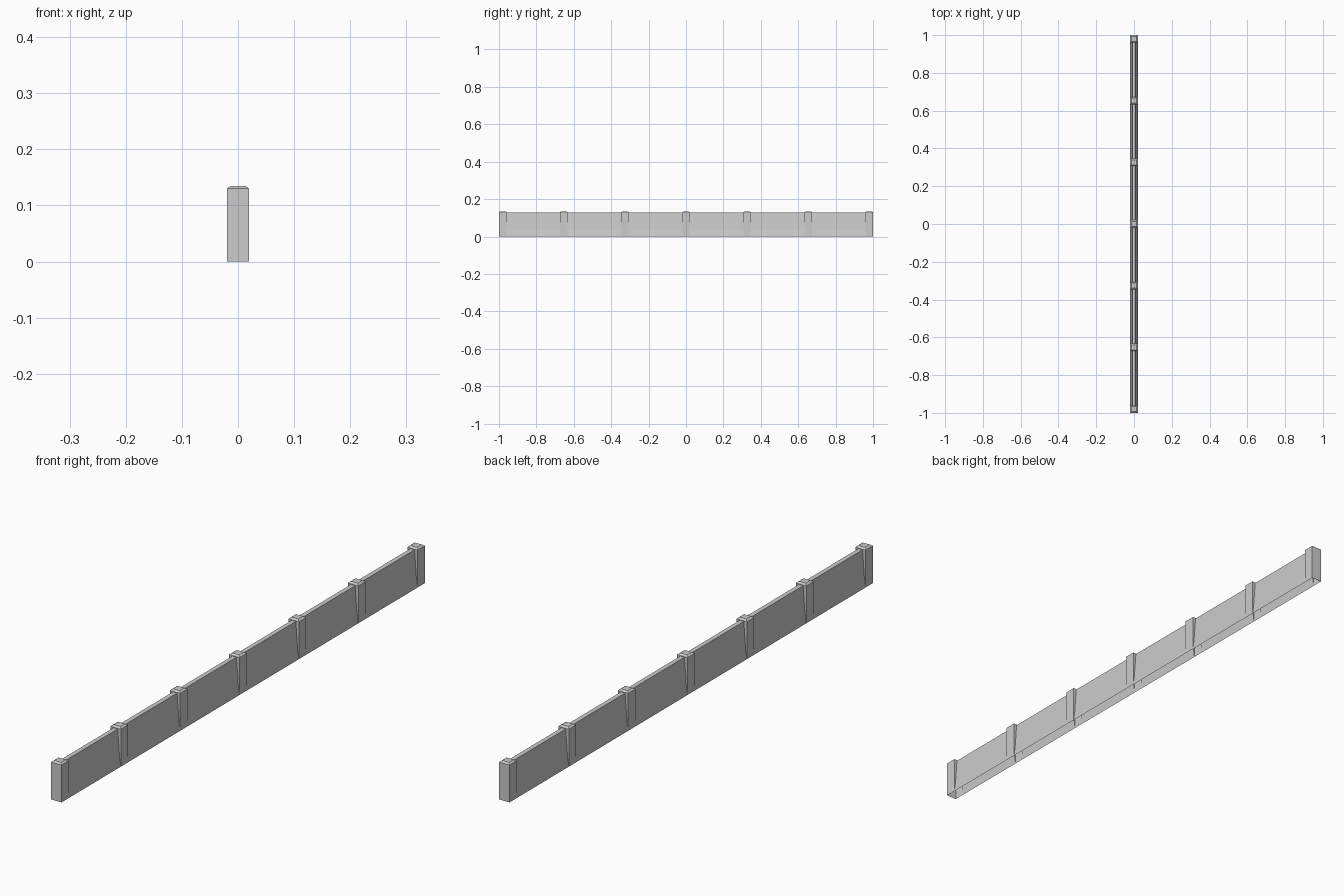
import bpy, bmesh

if "Cube" in bpy.data.objects:
    bpy.data.objects.remove(bpy.data.objects["Cube"])

HALF = 0.02            # half width and half depth of a post
POST_Z, CAP_Z = 0.13, 0.135
INNER = 0.013          # half size of the flat on top of a post
PROFILE = [(0.02, 0), (0.015, 0.035), (0.008, 0.128), (0, 0.128)]  # half wall (x, z)
CENTRES = [0.98 * i / 3 for i in range(-3, 4)]


def make(name, faces):
    """Build one half (x >= 0) of an open-bottomed shell and mirror it."""
    bm = bmesh.new()
    for pts in faces:
        bm.faces.new([bm.verts.new(p) for p in pts])
    bmesh.ops.remove_doubles(bm, verts=bm.verts, dist=1e-5)
    bmesh.ops.recalc_face_normals(bm, faces=bm.faces)
    # face outward: the outermost face must point to +x
    side = max(bm.faces, key=lambda f: f.calc_center_median().x)
    if side.normal.x < 0:
        bmesh.ops.reverse_faces(bm, faces=bm.faces)
    mesh = bpy.data.meshes.new(name)
    bm.to_mesh(mesh)
    bm.free()
    obj = bpy.data.objects.new(name, mesh)
    bpy.context.collection.objects.link(obj)
    mirror = obj.modifiers.new("mirror", 'MIRROR')
    mirror.merge_threshold = 1e-5
    return obj


# Posts: outer side, bevelled cap, and ends that are open where a wall joins
for i, cy in enumerate(CENTRES):
    faces = []
    y0, y1 = cy - HALF, cy + HALF
    t0, t1 = cy - INNER, cy + INNER
    faces.append([(HALF, y0, 0), (HALF, y1, 0), (HALF, y1, POST_Z), (HALF, y0, POST_Z)])
    faces.append([(HALF, y0, POST_Z), (HALF, y1, POST_Z), (INNER, t1, CAP_Z), (INNER, t0, CAP_Z)])
    faces.append([(0, t0, CAP_Z), (INNER, t0, CAP_Z), (INNER, t1, CAP_Z), (0, t1, CAP_Z)])
    for y, t, closed in ((y0, t0, i == 0), (y1, t1, i == len(CENTRES) - 1)):
        faces.append([(0, y, POST_Z), (HALF, y, POST_Z), (INNER, t, CAP_Z), (0, t, CAP_Z)])
        if closed:
            faces.append([(0, y, 0), (HALF, y, 0), (HALF, y, POST_Z), (0, y, POST_Z)])
        else:
            faces.append([(x, y, z) for x, z in PROFILE] + [(0, y, POST_Z), (HALF, y, POST_Z)])
    make(f"post_{i + 1}", faces)

# Sloping wall panels between the posts
for i, (a, b) in enumerate(zip(CENTRES, CENTRES[1:])):
    y0, y1 = a + HALF, b - HALF
    faces = [[(xa, y0, za), (xa, y1, za), (xb, y1, zb), (xb, y0, zb)]
             for (xa, za), (xb, zb) in zip(PROFILE, PROFILE[1:])]
    make(f"wall_panel_{i + 1}", faces)
